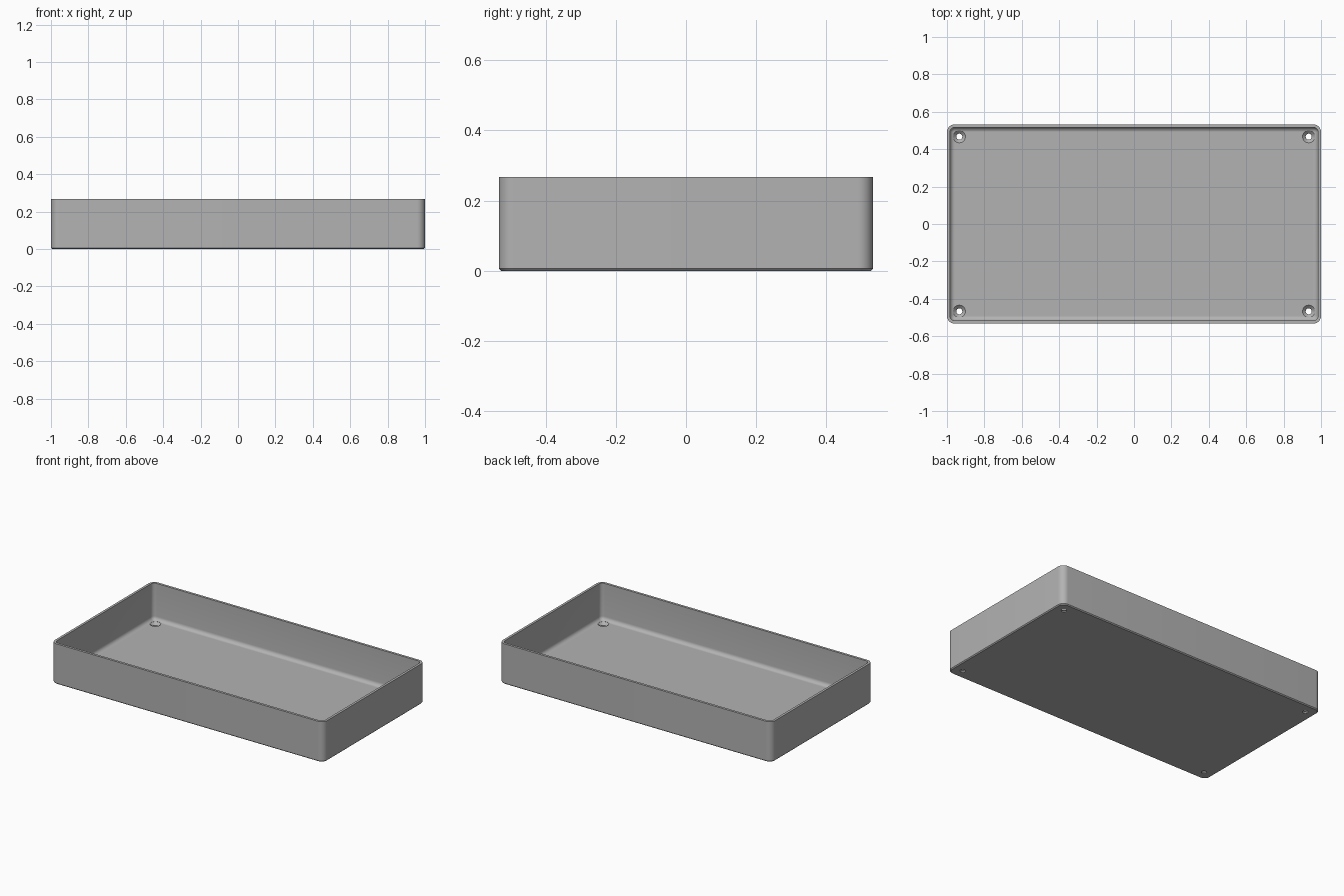
import bpy, bmesh
from math import sin, cos, pi, radians

if "Cube" in bpy.data.objects:
    bpy.data.objects.remove(bpy.data.objects["Cube"])

HALF_X, HALF_Y, HEIGHT = 1.0, 0.533, 0.267
CORNER, WALL, FLOOR = 0.042, 0.016, 0.024
FILLET, CHAMFER = 0.025, 0.006

grey = bpy.data.materials.new("plain grey")
grey.use_nodes = True
colour = (0.45, 0.45, 0.45, 1)
grey.diffuse_color = colour
grey.node_tree.nodes["Principled BSDF"].inputs["Base Color"].default_value = colour


def rounded_loop(bm, inset, z, steps=10):
    """Rounded rectangle of vertices, inset from the outer wall."""
    r = max(CORNER - inset, 0.006)
    cx, cy = HALF_X - inset - r, HALF_Y - inset - r
    verts = []
    for k, (sx, sy) in enumerate([(1, 1), (-1, 1), (-1, -1), (1, -1)]):
        for i in range(steps + 1):
            a = (k + i / steps) * pi / 2
            verts.append(bm.verts.new((sx * cx + r * cos(a), sy * cy + r * sin(a), z)))
    return verts


def finish(bm, name):
    bmesh.ops.recalc_face_normals(bm, faces=bm.faces)
    mesh = bpy.data.meshes.new(name)
    bm.to_mesh(mesh)
    bm.free()
    mesh.materials.append(grey)
    obj = bpy.data.objects.new(name, mesh)
    bpy.context.collection.objects.link(obj)
    return obj


# Tray section: chamfered foot, outer wall, rim, inner wall, floor fillet
section = [(CHAMFER, 0), (0, CHAMFER), (0, HEIGHT), (WALL, HEIGHT)]
for i in range(7):
    a = i / 6 * pi / 2
    section.append((WALL + FILLET * (1 - cos(a)), FLOOR + FILLET * (1 - sin(a))))

bm = bmesh.new()
loops = [rounded_loop(bm, inset, z) for inset, z in section]
for low, high in zip(loops, loops[1:]):
    for i in range(len(low)):
        j = (i + 1) % len(low)
        bm.faces.new((low[i], low[j], high[j], high[i]))
bm.faces.new(loops[0])
bm.faces.new(loops[-1])
tray = finish(bm, "tray")

# Countersunk screw holes in the floor corners
bm = bmesh.new()
hole_section = [(0.016, -0.02), (0.016, 0.008), (0.033, FLOOR), (0.033, FLOOR + 0.03)]
for sx in (-1, 1):
    for sy in (-1, 1):
        rings = []
        for r, z in hole_section:
            rings.append([bm.verts.new((sx * 0.934 + r * cos(i * pi / 16),
                                        sy * 0.467 + r * sin(i * pi / 16), z))
                          for i in range(32)])
        for low, high in zip(rings, rings[1:]):
            for i in range(32):
                j = (i + 1) % 32
                bm.faces.new((low[i], low[j], high[j], high[i]))
        bm.faces.new(rings[0])
        bm.faces.new(rings[-1])
cutter = finish(bm, "screw_hole_cutter")
cutter.hide_render = True
cutter.hide_set(True)

cut = tray.modifiers.new("screw holes", "BOOLEAN")
cut.operation = "DIFFERENCE"
cut.solver = "EXACT"
cut.object = cutter
bpy.context.view_layer.objects.active = tray
tray.select_set(True)
bpy.ops.object.modifier_apply(modifier=cut.name)
bpy.data.objects.remove(cutter)
bpy.ops.object.shade_smooth_by_angle(angle=radians(30))
